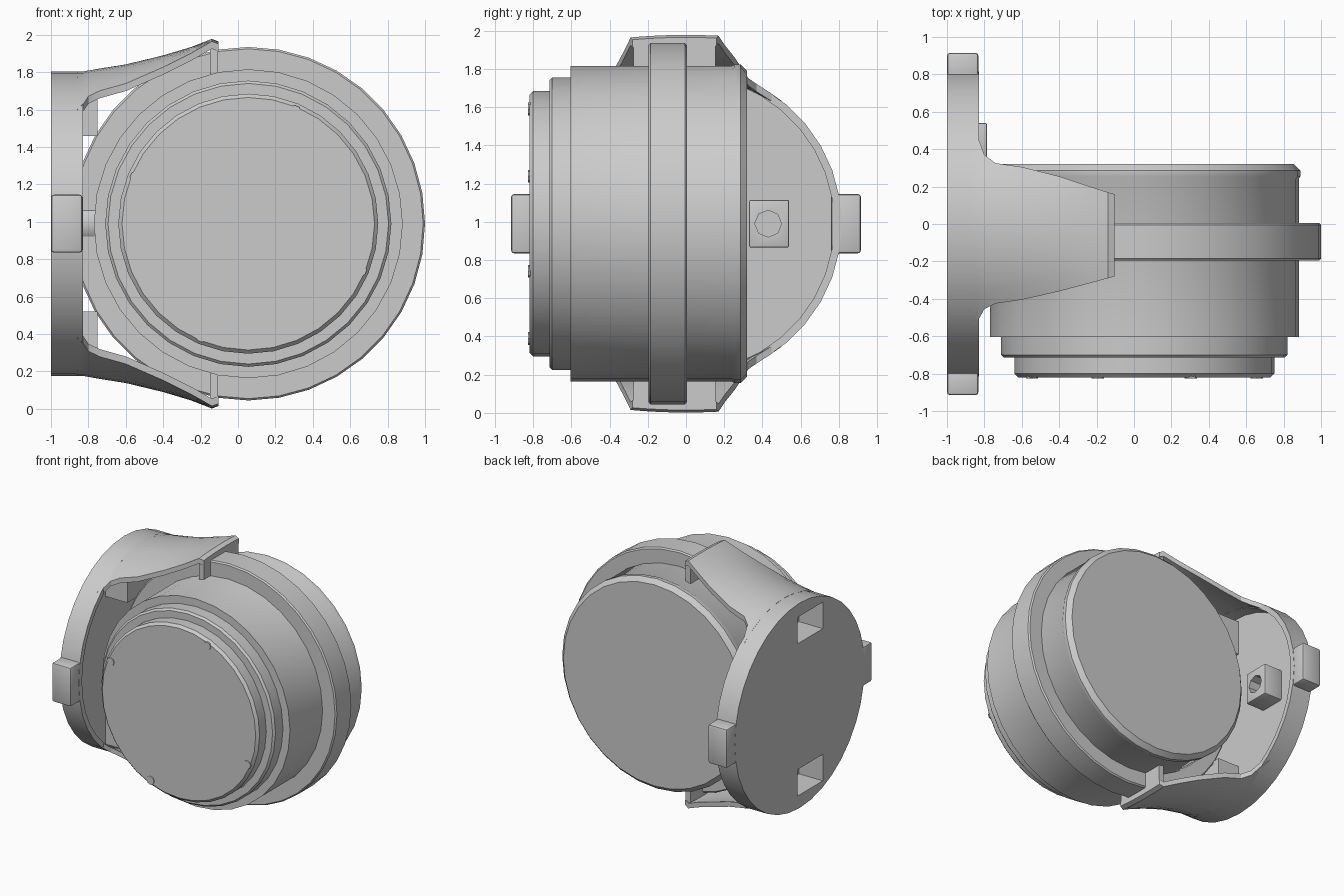
import bpy
import bmesh
from math import sqrt, radians, cos, sin, pi
from mathutils import Matrix, Vector

cube = bpy.data.objects.get("Cube")
if cube:
    bpy.data.objects.remove(cube, do_unlink=True)

MID_Z = 0.99          # height of the lamp axis
DRUM_X = 0.055        # sideways offset of the drum
PLATE_R = 0.815

grey = bpy.data.materials.new("matte grey")
grey.use_nodes = True
tone = (0.6, 0.6, 0.6, 1)
grey.diffuse_color = tone
for node in grey.node_tree.nodes:
    if node.type == 'BSDF_PRINCIPLED':
        node.inputs["Base Color"].default_value = tone


def finish(bm, name):
    bmesh.ops.recalc_face_normals(bm, faces=bm.faces)
    mesh = bpy.data.meshes.new(name)
    bm.to_mesh(mesh)
    bm.free()
    mesh.materials.append(grey)
    obj = bpy.data.objects.new(name, mesh)
    bpy.context.scene.collection.objects.link(obj)
    smooth(obj)
    return obj


def smooth(obj):
    obj.data.shade_smooth()
    obj.data.set_sharp_from_angle(angle=radians(28))


def lathe(name, profile, axis, centre, sides):
    """Turn (radius, position) points around the x or y axis."""
    bm = bmesh.new()
    axis = Vector(axis)
    verts = [bm.verts.new(Vector((0, 0, r)) + axis * p) for r, p in profile]
    edges = [bm.edges.new(pair) for pair in zip(verts, verts[1:])]
    bmesh.ops.spin(bm, geom=verts + edges, cent=(0, 0, 0), axis=axis,
                   angle=2 * pi, steps=sides, use_duplicate=False)
    bmesh.ops.remove_doubles(bm, verts=bm.verts, dist=0.0005)
    bmesh.ops.translate(bm, verts=bm.verts, vec=centre)
    return finish(bm, name)


def box(name, low, high, bevel=0):
    bm = bmesh.new()
    low, high = Vector(low), Vector(high)
    bmesh.ops.create_cube(bm, size=1, matrix=Matrix.Translation((low + high) / 2)
                          @ Matrix.Diagonal((high - low).to_4d()))
    if bevel:
        bmesh.ops.bevel(bm, geom=bm.edges[:], offset=bevel, segments=2,
                        affect='EDGES', profile=0.5)
    return finish(bm, name)


def cut(target, cutter):
    mod = target.modifiers.new("cut", 'BOOLEAN')
    mod.operation = 'DIFFERENCE'
    mod.solver = 'EXACT'
    mod.object = cutter
    bpy.context.view_layer.objects.active = target
    bpy.ops.object.modifier_apply(modifier=mod.name)
    smooth(target)


X, Y = (1, 0, 0), (0, 1, 0)
drum_centre = (DRUM_X, 0, MID_Z)

# Stepped drum and its clamping band
lathe("drum", [(0, -.82), (.675, -.82), (.695, -.80), (.695, -.715), (.75, -.715),
               (.765, -.70), (.765, -.605), (.826, -.605), (.826, .24), (.834, .255),
               (.834, .285), (.80, .32), (0, .32)], Y, drum_centre, 32)
lathe("band", [(.80, -.195), (.935, -.195), (.945, -.185), (.945, -.005),
               (.935, .005), (.80, .005), (.80, -.195)], Y, drum_centre, 36)

# Four screw heads on the front face
for i in range(4):
    a = radians(67.5 + 90 * i)
    lathe("screw_head", [(0, -.826), (.033, -.826), (.033, -.81), (0, -.81)], Y,
          (DRUM_X + .65 * cos(a), 0, MID_Z + .65 * sin(a)), 8)

# Hollow round mounting plate
plate = lathe("mounting_plate",
              [(0, -1), (PLATE_R, -1), (PLATE_R, -.83), (.775, -.83), (.775, -.94), (0, -.94)],
              X, (0, 0, MID_Z), 36)
lathe("pivot_hub", [(0, -.96), (.12, -.96), (.12, -.75), (0, -.75)],
      X, (0, -.1, MID_Z), 16)

# Side tabs
for side in (-1, 1):
    ys = sorted((side * .76, side * .915))
    box("side_tab", (-.999, ys[0], MID_Z - .155), (-.832, ys[1], MID_Z + .155), .015)

# Drilled block inside the plate
block = box("drilled_block", (-.96, .33, MID_Z - .125), (-.785, .54, MID_Z + .125), .01)
drill = lathe("drill", [(0, -.9), (.07, -.9), (.07, -.6), (0, -.6)], X, (0, .43, MID_Z), 8)
cut(block, drill)
bpy.data.objects.remove(drill, do_unlink=True)

# Rectangular pockets open on the back of the plate
for side in (-1, 1):
    zs = sorted((MID_Z + side * .47, MID_Z + side * .74))
    housing = box("pocket_housing", (-.99, -.32, zs[0]), (-.75, .06, zs[1]))
    cutter = box("pocket_cutter", (-1.1, -.29, zs[0] + .03), (-.79, .03, zs[1] - .03))
    cutter.hide_render = True
    cut(plate, cutter)
    cut(housing, cutter)
    bpy.data.objects.remove(cutter, do_unlink=True)

# Yoke arms: x, crown height, front edge, rear edge, roundness
stations = [(-.86, .815, -.54, .50, 1), (-.825, .815, -.50, .44, 1),
            (-.80, .82, -.455, .37, 1), (-.74, .83, -.425, .325, 1),
            (-.60, .852, -.405, .305, .95), (-.40, .90, -.36, .255, .75),
            (-.25, .945, -.32, .205, .5), (-.14, .988, -.29, .17, .25),
            (-.105, .975, -.28, .16, .25)]
STEPS = 10


def arm(side):
    bm = bmesh.new()
    rings = []
    for x, crown, front, rear, round_ in stations:
        outer, inner = [], []
        for i in range(STEPS + 1):
            y = front + (rear - front) * i / STEPS
            z = crown - round_ * (PLATE_R - sqrt(PLATE_R ** 2 - y * y))
            outer.append(bm.verts.new((x, y, MID_Z + side * z)))
            inner.append(bm.verts.new((x, y, MID_Z + side * (z - .04))))
        rings.append(outer + inner[::-1])
    for a, b in zip(rings, rings[1:]):
        for i in range(len(a)):
            j = (i + 1) % len(a)
            bm.faces.new((a[i], a[j], b[j], b[i]))
    bm.faces.new(rings[0])
    bm.faces.new(rings[-1])
    finish(bm, "upper_arm" if side > 0 else "lower_arm")
    # End wall that closes the arm tip down to the drum
    zs = sorted((MID_Z + side * .80, MID_Z + side * .95))
    box("arm_end_wall", (-.15, -.275, zs[0]), (-.106, .155, zs[1]))


for side in (1, -1):
    arm(side)
